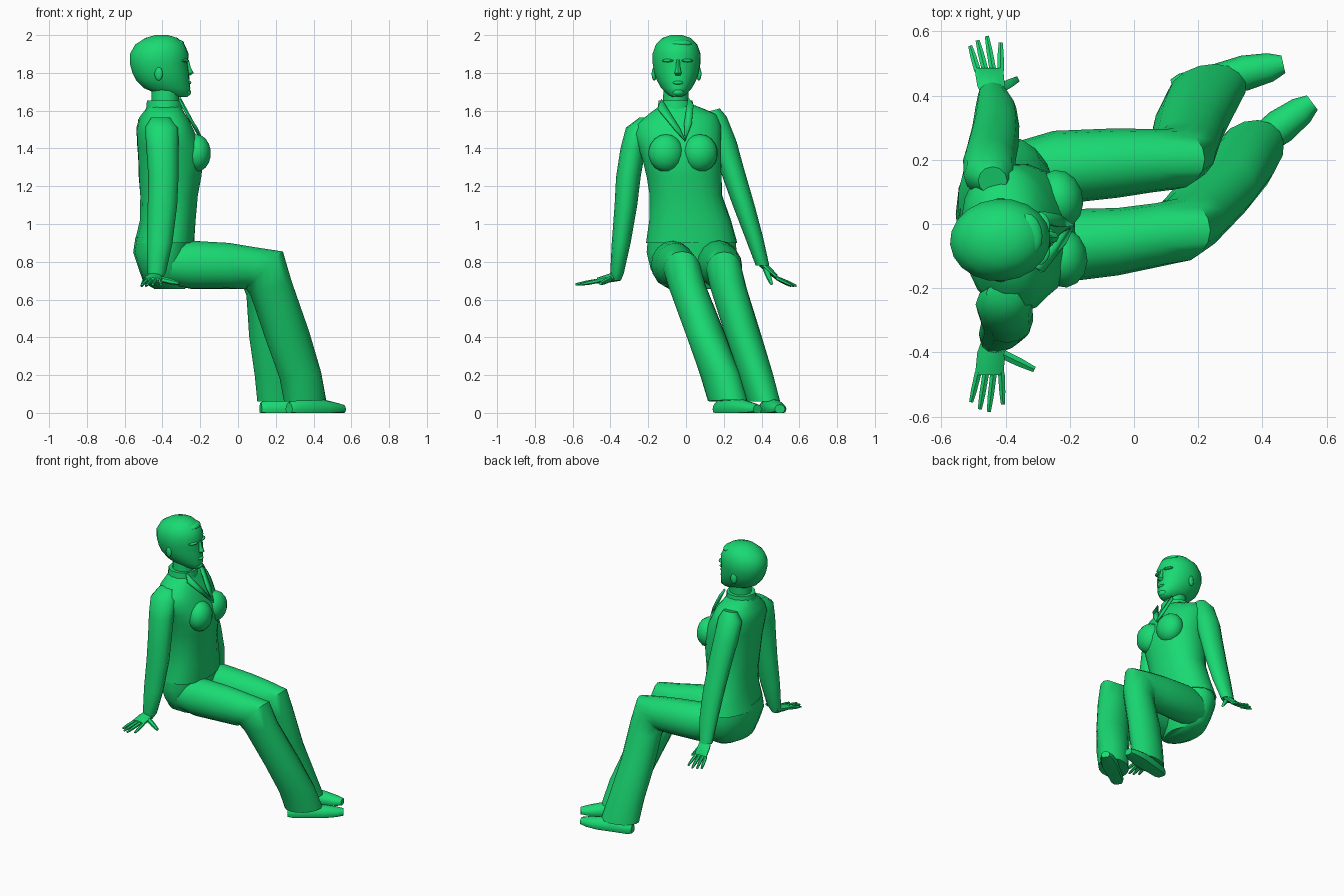
import bpy, bmesh, math
from mathutils import Vector, Matrix

green = bpy.data.materials.new("green")
green.diffuse_color = (0.01, 0.70, 0.17, 1)


def finish(name, bm):
    bmesh.ops.recalc_face_normals(bm, faces=bm.faces)
    me = bpy.data.meshes.new(name)
    bm.to_mesh(me)
    bm.free()
    me.materials.append(green)
    ob = bpy.data.objects.new(name, me)
    bpy.context.collection.objects.link(ob)
    bpy.ops.object.select_all(action='DESELECT')
    ob.select_set(True)
    bpy.context.view_layer.objects.active = ob
    bpy.ops.object.shade_smooth_by_angle(angle=math.radians(45))
    return ob


def loft(name, sections, n=16, power=1.0):
    """Section: x, y, z, radius a, radius b, pitch, yaw, roll (degrees)."""
    bm = bmesh.new()
    rings = []
    for s in sections:
        x, y, z, a, b, pitch, yaw, roll = (tuple(s) + (0, 0, 0))[:8]
        rot = (Matrix.Rotation(math.radians(yaw), 3, 'Z') @ Matrix.Rotation(math.radians(pitch), 3, 'Y')
               @ Matrix.Rotation(math.radians(roll), 3, 'X'))
        ring = []
        for i in range(n):
            t = 2 * math.pi * i / n
            c, d = math.cos(t), math.sin(t)
            c = math.copysign(abs(c) ** power, c)
            d = math.copysign(abs(d) ** power, d)
            p = Vector((x, y, z)) + rot @ Vector((a * c, b * d, 0))
            p.z = max(p.z, 0)
            ring.append(bm.verts.new(p))
        rings.append(ring)
    for r, q in zip(rings, rings[1:]):
        for i in range(n):
            j = (i + 1) % n
            bm.faces.new((r[i], r[j], q[j], q[i]))
    bm.faces.new(rings[0])
    bm.faces.new(rings[-1])
    return finish(name, bm)


def ball(name, loc, size, yaw=0):
    bm = bmesh.new()
    bmesh.ops.create_uvsphere(bm, u_segments=14, v_segments=9, radius=1)
    m = Matrix.Translation(loc) @ Matrix.Rotation(math.radians(yaw), 4, 'Z') @ Matrix.Diagonal((*size, 1))
    bmesh.ops.transform(bm, matrix=m, verts=bm.verts)
    return finish(name, bm)


def finger(name, a, b, r):
    a, b = Vector(a), Vector(b)
    yaw = math.degrees(math.atan2(b.y - a.y, b.x - a.x))
    mid = a.lerp(b, 0.6)
    loft(name, [(*a, r, r, 90, yaw), (*mid, r * .9, r * .9, 90, yaw), (*b, r * .5, r * .6, 90, yaw)], 6)


def panel(name, pts, thick=0.012):
    bm = bmesh.new()
    bm.faces.new([bm.verts.new(p) for p in pts])
    ob = finish(name, bm)
    mod = ob.modifiers.new("thickness", 'SOLIDIFY')
    mod.thickness = thick
    mod.offset = 0


# Hips and sweater
loft("hips", [(-.36, .03, .655, .08, .12), (-.385, .03, .69, .115, .18), (-.39, .03, .76, .135, .22),
              (-.40, .03, .85, .155, .242), (-.39, .03, .93, .153, .235)], 18)
loft("sweater", [(-.39, .03, .90, .158, .242, 0, 4), (-.372, .022, 1.02, .148, .217, 0, 5),
                 (-.365, 0, 1.15, .153, .193, 0, 6), (-.36, -.01, 1.25, .165, .20, 0, 8),
                 (-.355, -.022, 1.35, .173, .21, 0, 8, 3), (-.365, -.032, 1.42, .168, .222, 0, 8, 4),
                 (-.385, -.045, 1.50, .15, .235, 0, 8, 6), (-.39, -.05, 1.555, .13, .215, 0, 8, 7),
                 (-.39, -.055, 1.60, .10, .14, 0, 8, 6), (-.39, -.055, 1.63, .085, .085, 0, 8, 3)], 20, .92)
for side, x, y in (("left", -.235, .075), ("right", -.222, -.105)):
    ball(side + "_bust", (x, y, 1.375), (.078, .095, .10), 8)

# Neck, collar and open lapels
loft("neck", [(-.39, -.055, 1.58, .078, .072), (-.385, -.055, 1.66, .072, .068), (-.385, -.05, 1.75, .075, .07)], 14)
loft("collar", [(-.39, -.055, 1.595, .098, .10), (-.39, -.055, 1.655, .092, .092)], 14)
panel("right_lapel", [(-.31, -.13, 1.66), (-.285, -.15, 1.61), (-.215, -.06, 1.50), (-.19, -.005, 1.44),
                      (-.225, -.03, 1.50)])
panel("left_lapel", [(-.31, .01, 1.67), (-.29, .04, 1.63), (-.235, .03, 1.53), (-.19, -.005, 1.44),
                     (-.235, -.01, 1.53)])

# Head: z, back x, front x, half width
profile = [(1.672, -.34, -.27, .022), (1.685, -.42, -.257, .048), (1.72, -.50, -.252, .082),
           (1.76, -.54, -.257, .104), (1.80, -.56, -.258, .118), (1.85, -.573, -.266, .127),
           (1.90, -.573, -.260, .128), (1.95, -.545, -.282, .110), (1.985, -.49, -.32, .075), (2.0, -.44, -.37, .03)]
loft("head", [((a + b) / 2, -.05, z, (b - a) / 2, w, 0, 5) for z, a, b, w in profile], 20)
loft("nose", [(-.268, -.042, 1.785, .012, .014), (-.258, -.042, 1.80, .024, .019),
              (-.263, -.042, 1.825, .014, .012), (-.27, -.042, 1.87, .009, .009)], 8)
ball("lips", (-.262, -.042, 1.748, ), (.015, .028, .010), 5)
ball("chin", (-.272, -.042, 1.697), (.024, .03, .02), 5)
for side, s in (("left", 1), ("right", -1)):
    ball(side + "_ear", (-.42, -.05 + s * .118, 1.795), (.022, .013, .036), s * 15)
    ball(side + "_brow", (-.283, -.045 + s * .05, 1.865), (.02, .034, .009), s * 22)
ball("hair_fringe", (-.325, -.03, 1.955), (.04, .065, .022), 10)

# Arms
loft("right_arm", [(-.41, -.215, 1.565, .05, .03), (-.405, -.25, 1.51, .088, .068), (-.40, -.28, 1.40, .085, .067),
                   (-.395, -.305, 1.25, .08, .065), (-.40, -.318, 1.10, .078, .06), (-.415, -.343, .90, .068, .05),
                   (-.43, -.365, .74, .048, .036), (-.44, -.37, .70, .03, .025)], 12)
loft("left_arm", [(-.44, .135, 1.60, .045, .045, 0, 0, 15), (-.45, .15, 1.55, .08, .068, 0, 0, 15),
                  (-.45, .20, 1.42, .082, .07, 0, 0, 12), (-.44, .24, 1.30, .08, .065), (-.43, .305, 1.10, .073, .058),
                  (-.43, .36, .93, .064, .048), (-.44, .405, .78, .045, .036)], 12)

# Hands: wrist, knuckles, finger tips, thumb
hands = {
    "right": (-1, [(-.44, -.35, .725), (-.445, -.40, .715), (-.45, -.47, .70)],
              [(-.507, -.555), (-.48, -.577), (-.452, -.585), (-.408, -.562)], .68,
              (-.42, -.40, .71), (-.31, -.453, .685)),
    "left": (1, [(-.44, .39, .80), (-.445, .43, .765), (-.452, .485, .715)],
             [(-.51, .555), (-.487, .572), (-.458, .585), (-.415, .565)], .672,
             (-.42, .42, .765), (-.36, .452, .685))}
for side, (s, palm, tips, zt, t0, t1) in hands.items():
    loft(side + "_palm", [(*p, h, w, 90, 90 * s) for p, h, w in zip(palm, (.026, .024, .016), (.032, .045, .047))], 10)
    for i, (x, y) in enumerate(tips):
        base = (palm[2][0] - .035 + i * .024, palm[2][1] - s * .008, palm[2][2])
        finger(f"{side}_finger_{i + 1}", base, (x, y, zt), .012)
    finger(side + "_thumb", t0, t1, .017)

# Trouser legs, thigh to flared hem
loft("left_trouser_leg", [(-.42, .15, .79, .10, .09, 90), (-.25, .175, .785, .128, .115, 90),
                          (-.05, .19, .775, .12, .108, 90), (.06, .197, .768, .112, .098, 103),
                          (.125, .202, .757, .135, .095, 135), (.15, .225, .66, .112, .096, 160),
                          (.17, .30, .42, .112, .096, 172), (.205, .37, .20, .118, .092, 178, 10),
                          (.225, .41, .06, .127, .085, 180, 15)], 16)
loft("right_trouser_leg", [(-.42, -.09, .79, .10, .09, 90), (-.25, -.07, .785, .126, .115, 90),
                           (-.05, -.055, .78, .12, .105, 90), (.07, -.035, .765, .114, .10, 103),
                           (.14, -.02, .757, .138, .10, 135), (.175, .01, .66, .115, .10, 160),
                           (.265, .11, .40, .116, .105, 165), (.33, .18, .20, .115, .10, 172, 30),
                           (.355, .22, .065, .12, .095, 178, 35)], 16)

# Shoes: heel to toe along a direction, flat on the ground
for side, heel, toe in (("left", (.12, .42), (.465, .497)), ("right", (.27, .165), (.555, .378))):
    yaw = math.degrees(math.atan2(toe[1] - heel[1], toe[0] - heel[0]))
    secs = []
    for t, h, w in ((0, .035, .03), (.08, .05, .042), (.4, .06, .048), (.65, .05, .055), (.88, .034, .045), (1, .024, .028)):
        x, y = (heel[k] + (toe[k] - heel[k]) * t for k in (0, 1))
        secs.append((x, y, .02, h, w, 90, yaw))
    loft(side + "_shoe", secs, 12)
